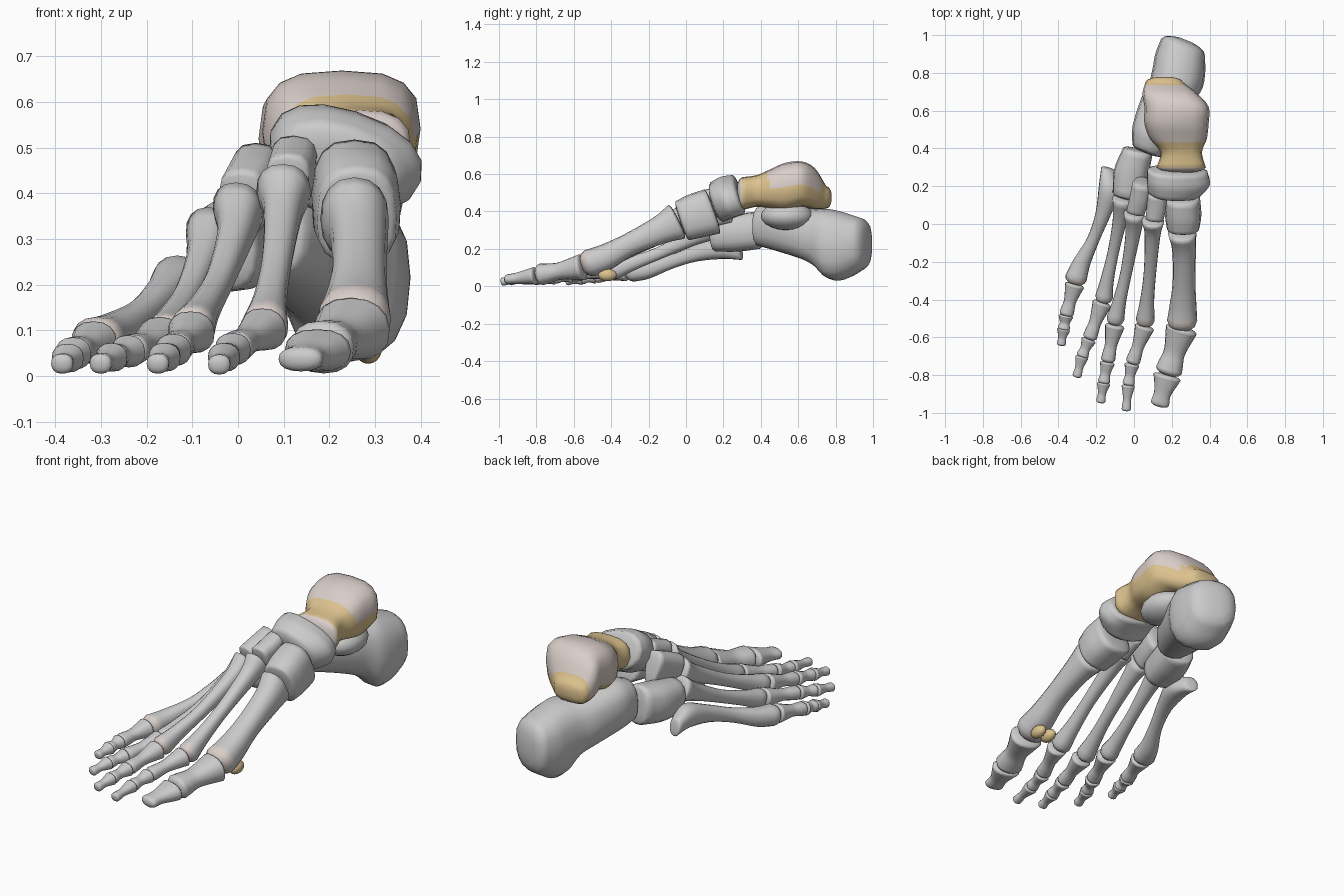
import bpy, bmesh, math
from mathutils import Vector

if "Cube" in bpy.data.objects:
    bpy.data.objects.remove(bpy.data.objects["Cube"])


def material(name, rgb):
    m = bpy.data.materials.new(name)
    m.diffuse_color = (*rgb, 1)
    m.use_nodes = True
    m.node_tree.nodes["Principled BSDF"].inputs["Base Color"].default_value = m.diffuse_color
    return m


BONE = material("bone_grey", (0.8, 0.8, 0.8))
TAN = material("tan", (0.72, 0.54, 0.27))
PINK = material("cartilage", (0.70, 0.62, 0.585))
SIDES = 16


def finish(name, bm, mats, pick=None):
    bmesh.ops.recalc_face_normals(bm, faces=bm.faces)
    for f in bm.faces:
        f.smooth = True
        if pick:
            f.material_index = pick(f.calc_center_median())
    me = bpy.data.meshes.new(name)
    bm.to_mesh(me)
    bm.free()
    for m in mats:
        me.materials.append(m)
    ob = bpy.data.objects.new(name, me)
    bpy.context.collection.objects.link(ob)
    return ob


def smooth_sections(secs, steps=4):
    """Catmull-Rom through (x, y, z, half width, half height) sections."""
    p = [Vector(s) for s in secs]
    p = [2 * p[0] - p[1]] + p + [2 * p[-1] - p[-2]]
    out = []
    for a, b, c, d in zip(p, p[1:], p[2:], p[3:]):
        for i in range(steps):
            t = i / steps
            out.append(0.5 * (2 * b + (c - a) * t + (2 * a - 5 * b + 4 * c - d) * t * t
                              + (3 * b - a - 3 * c + d) * t ** 3))
    return out + [p[-2]]


def bone(name, secs, axis=None, power=2.3, ends=(0.3, 0.5), roll=0, wedge=0,
         mats=(), pick=None):
    """Loft rounded sections along a bone and dome both ends."""
    axis = Vector(axis) if axis else Vector(secs[-1][:3]) - Vector(secs[0][:3])
    axis.normalize()
    u = axis.cross(Vector((0, 0, 1))).normalized()
    if u.x < 0:
        u = -u
    v = u.cross(axis)
    if v.z < 0:
        v = -v
    u, v = (u * math.cos(roll) + v * math.sin(roll), v * math.cos(roll) - u * math.sin(roll))
    rows = [(s, 1, 0) for s in smooth_sections(secs)]
    first, last = rows[0][0], rows[-1][0]
    arc = [math.radians(d) for d in (28, 52, 74)]
    rows = ([(first, math.cos(a), -math.sin(a) * ends[0] * min(first[3:])) for a in arc[::-1]]
            + rows
            + [(last, math.cos(a), math.sin(a) * ends[1] * min(last[3:])) for a in arc])
    bm = bmesh.new()
    rings = []
    for s, k, off in rows:
        ring = []
        for i in range(SIDES):
            a = 2 * math.pi * i / SIDES
            c, d = math.cos(a), math.sin(a)
            c = math.copysign(abs(c) ** (2 / power), c)
            d = math.copysign(abs(d) ** (2 / power), d)
            w = 1 + wedge * (d - 1) / 2
            ring.append(bm.verts.new(Vector(s[:3]) + axis * off
                                     + u * (c * s[3] * k * w) + v * (d * s[4] * k)))
        rings.append(ring)
    for r, q in zip(rings, rings[1:]):
        for i in range(SIDES):
            j = (i + 1) % SIDES
            bm.faces.new((r[i], r[j], q[j], q[i]))
    bm.faces.new(rings[0])
    bm.faces.new(rings[-1])
    return finish(name, bm, mats, pick)


def pebble(name, pos, size, mat=None):
    bm = bmesh.new()
    bmesh.ops.create_uvsphere(bm, u_segments=16, v_segments=10, radius=1)
    for v in bm.verts:
        v.co = Vector([p + c * s for p, c, s in zip(pos, v.co, size)])
    return finish(name, bm, [mat] if mat else [])


# Heel bone with its inner shelf
bone("heel_bone", [(.07, .39, .32, .085, .105), (.10, .48, .32, .115, .13),
                   (.16, .62, .285, .13, .14), (.20, .70, .26, .13, .155),
                   (.23, .77, .225, .142, .187), (.245, .85, .215, .142, .178),
                   (.26, .935, .225, .125, .14)],
     axis=(.4, 1, 0), power=2.5, ends=(.2, .35))
pebble("heel_shelf", (.25, .54, .375), (.11, .14, .075))


# Ankle bone: cartilage on the dome and on the head, tan elsewhere
def ankle_colour(c):
    dome = .44 < c.y < .73 and c.z > .55 - .25 * (.39 - c.x)
    return 1 if dome or c.y < .30 else 0


bone("ankle_bone", [(.25, .30, .495, .13, .088), (.25, .38, .51, .11, .085),
                    (.235, .45, .52, .15, .105), (.225, .53, .53, .17, .13),
                    (.225, .62, .545, .17, .122), (.19, .69, .52, .145, .11),
                    (.16, .75, .475, .10, .06)],
     axis=(0, 1, 0), power=2.9, ends=(.35, .5), mats=(TAN, PINK), pick=ankle_colour)

# Midfoot bones
bone("navicular", [(.23, .28, .49, .165, .10), (.235, .22, .475, .172, .105),
                   (.215, .165, .45, .145, .105)],
     axis=(-.1, -1, -.35), roll=-.32, ends=(.15, .25))
bone("cuboid", [(.02, .385, .30, .08, .10), (-.015, .27, .285, .092, .10),
                (-.035, .15, .275, .08, .09)], power=2.6, ends=(.15, .25))
bone("inner_cuneiform", [(.255, .14, .40, .09, .125), (.26, .05, .375, .092, .12),
                         (.26, -.02, .35, .083, .11)],
     axis=(0, -1, -.35), power=2.7, wedge=-.1, ends=(.15, .15))
bone("middle_cuneiform", [(.125, .16, .45, .06, .08), (.12, .10, .43, .061, .08),
                          (.11, .035, .41, .057, .078)], power=2.7, wedge=.45, ends=(.2, .15))
bone("outer_cuneiform", [(.045, .22, .425, .062, .09), (.03, .14, .40, .063, .085),
                         (.01, .07, .375, .058, .078)], power=2.7, wedge=.45, ends=(.2, .15))

# Metatarsals, base to head
METATARSALS = [
    [(.255, -.05, .345, .075, .1), (.265, -.14, .30, .063, .076),
     (.265, -.30, .225, .06, .061), (.26, -.42, .16, .07, .07), (.255, -.51, .125, .08, .075)],
    [(.10, .015, .405, .06, .068), (.098, -.06, .355, .042, .048),
     (.085, -.25, .25, .033, .034), (.07, -.40, .165, .037, .04), (.06, -.505, .11, .05, .054)],
    [(0, .05, .365, .056, .065), (-.005, -.05, .31, .04, .046),
     (-.04, -.25, .21, .031, .033), (-.075, -.40, .145, .035, .039), (-.098, -.5, .105, .047, .052)],
    [(-.06, .13, .31, .055, .065), (-.075, .02, .255, .038, .044),
     (-.11, -.15, .175, .03, .033), (-.143, -.30, .118, .036, .04), (-.158, -.385, .087, .047, .052)],
    [(-.137, .29, .185, .038, .045), (-.13, .19, .205, .058, .06), (-.165, .05, .175, .04, .043),
     (-.215, -.08, .13, .033, .037), (-.275, -.20, .09, .046, .048), (-.307, -.285, .077, .058, .053)],
]
for n, secs in enumerate(METATARSALS, 1):
    limit = secs[-1][1] - .012
    bone(f"metatarsal_{n}", secs, ends=(.2, .75), mats=(BONE, PINK),
         pick=lambda c, l=limit: 1 if c.y < l else 0)


# Toe bones: wide base, narrow waist, rounded head
def phalanx(name, a, b, ra, rb, flat=.9):
    a, b = Vector(a), Vector(b)
    secs = []
    for t, k in ((.06, 1), (.22, .9), (.55, .72), (.78, .85), (.93, .95)):
        r = (ra + (rb - ra) * t) * k
        secs.append((*a.lerp(b, t), r, r * flat))
    bone(name, secs, ends=(.25, .5))


phalanx("big_toe_inner", (.255, -.545, .105), (.18, -.79, .06), .086, .074, .82)
bone("big_toe_tip", [(.175, -.81, .056, .075, .047), (.165, -.85, .05, .06, .04),
                     (.15, -.90, .043, .045, .031), (.137, -.95, .037, .05, .027)], ends=(.3, .7))
TOES = {  # base, first joint, second joint, tip
    2: [(.06, -.535, .105), (-.01, -.74, .06), (-.03, -.85, .042), (-.042, -.99, .024)],
    3: [(-.10, -.53, .098), (-.14, -.73, .058), (-.16, -.84, .042), (-.177, -.945, .026)],
    4: [(-.165, -.41, .085), (-.238, -.61, .055), (-.275, -.70, .042), (-.303, -.81, .026)],
    5: [(-.312, -.315, .075), (-.36, -.485, .05), (-.372, -.555, .04), (-.386, -.64, .026)],
}
for n, joints in TOES.items():
    for part, i, ra, rb in (("inner", 0, .053, .039), ("middle", 1, .04, .034),
                            ("tip", 2, .036, .025)):
        phalanx(f"toe_{n}_{part}", joints[i], joints[i + 1], ra, rb)

# Two small bones under the ball of the foot
for side, x in (("outer", .22), ("inner", .285)):
    pebble(f"sesamoid_{side}", (x, -.42, .06), (.03, .05, .033), TAN)
